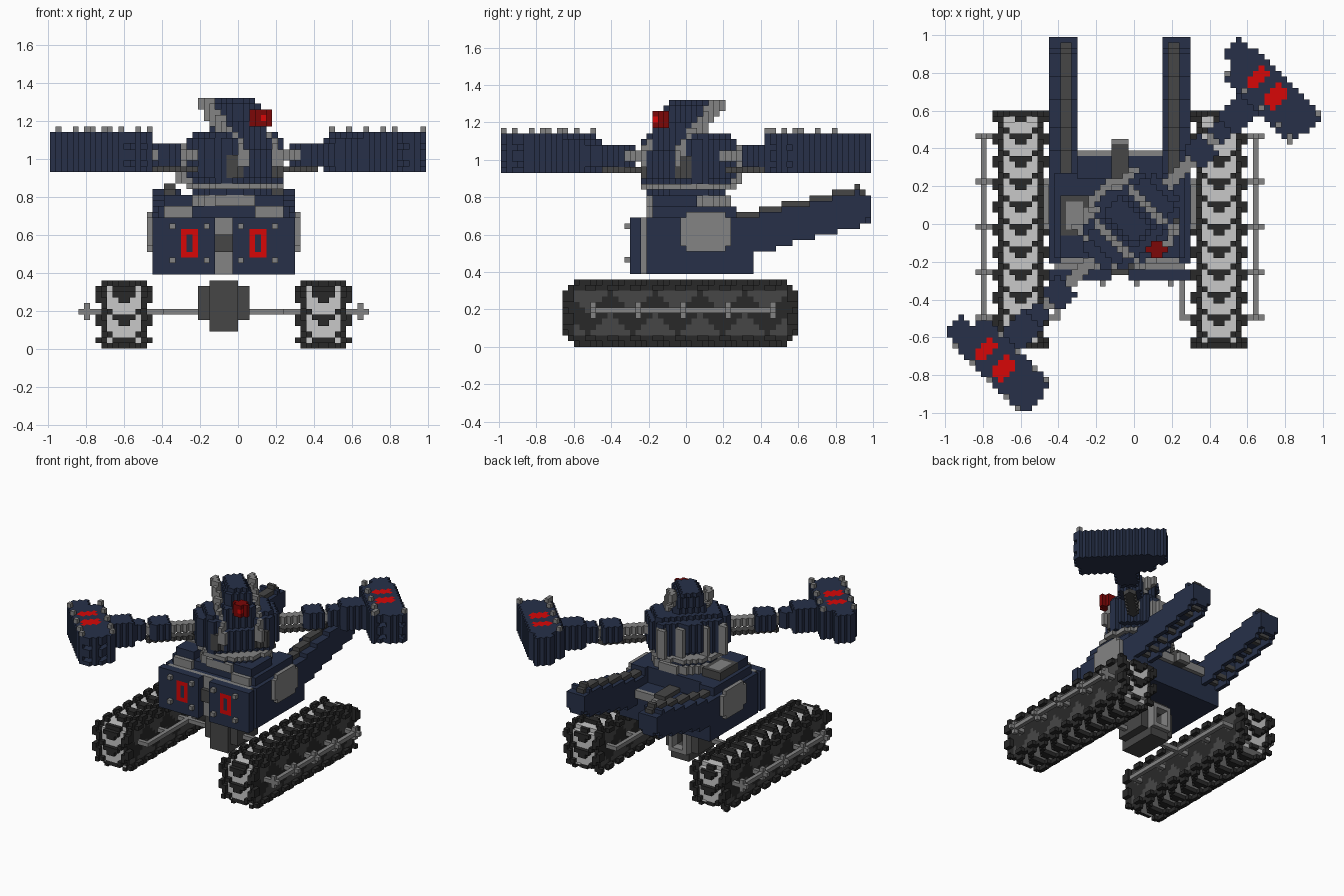
import bpy, bmesh, math

cube = bpy.data.objects.get("Cube")
if cube:
    bpy.data.objects.remove(cube)

V = 0.03                 # block size
MX = -0.075              # mirror plane of the vehicle
TX, TY = -0.02, 0.01     # turret pivot

COLOURS = {
    "navy": (0.020, 0.030, 0.066), "black": (0.022, 0.022, 0.022),
    "dark_grey": (0.062, 0.062, 0.062), "mid_grey": (0.23, 0.23, 0.23),
    "light_grey": (0.58, 0.58, 0.58), "red": (0.68, 0.002, 0.002),
    "dark_red": (0.2, 0.002, 0.002),
}
NAMES = list(COLOURS)
MATS = []
for name, rgb in COLOURS.items():
    m = bpy.data.materials.new(name)
    m.use_nodes = True
    m.diffuse_color = (*rgb, 1)
    bsdf = m.node_tree.nodes["Principled BSDF"]
    bsdf.inputs["Base Color"].default_value = (*rgb, 1)
    bsdf.inputs["Roughness"].default_value = 0.8
    MATS.append(m)


def cells(lo, hi):
    """Block indices whose centres lie between lo and hi."""
    return range(math.ceil(lo / V - 0.501), math.floor(hi / V - 0.499) + 1)


def put(g, c, colour, paint):
    if colour is None:
        g.pop(c, None)
    elif c in g or not paint:
        g[c] = colour


def box(g, x, y, z, colour, paint=False):
    for i in cells(*x):
        for j in cells(*y):
            for k in cells(*z):
                put(g, (i, j, k), colour, paint)


def pair(g, a, y, z, colour, paint=False):
    """Box mirrored about the vehicle centre plane."""
    box(g, (MX + a[0], MX + a[1]), y, z, colour, paint)
    box(g, (MX - a[1], MX - a[0]), y, z, colour, paint)


def turned(g, u, v, z, colour, paint=False, keep=None):
    """Mirrored box in the turret frame: u along the arms, v forwards."""
    r = u[1] + 0.35
    for i in cells(-r, r):
        for j in cells(-r, r):
            x, y = (i + 0.5) * V - TX, (j + 0.5) * V - TY
            cu, cv = abs(x + y) / math.sqrt(2), (x - y) / math.sqrt(2)
            if u[0] <= cu <= u[1] and v[0] <= cv <= v[1]:
                if keep is None or keep(cu, cv):
                    for k in cells(*z):
                        put(g, (i, j, k), colour, paint)


SIDES = [
    ((1, 0, 0), ((1, 0, 0), (1, 1, 0), (1, 1, 1), (1, 0, 1))),
    ((-1, 0, 0), ((0, 0, 0), (0, 0, 1), (0, 1, 1), (0, 1, 0))),
    ((0, 1, 0), ((0, 1, 0), (0, 1, 1), (1, 1, 1), (1, 1, 0))),
    ((0, -1, 0), ((0, 0, 0), (1, 0, 0), (1, 0, 1), (0, 0, 1))),
    ((0, 0, 1), ((0, 0, 1), (1, 0, 1), (1, 1, 1), (0, 1, 1))),
    ((0, 0, -1), ((0, 0, 0), (0, 1, 0), (1, 1, 0), (1, 0, 0))),
]


def build(name, g):
    """Turn a block grid into a mesh of its exposed faces."""
    bm = bmesh.new()
    verts = {}
    for (i, j, k), colour in g.items():
        for (a, b, c), corners in SIDES:
            if (i + a, j + b, k + c) in g:
                continue
            ring = []
            for p, q, r in corners:
                key = (i + p, j + q, k + r)
                if key not in verts:
                    verts[key] = bm.verts.new([n * V for n in key])
                ring.append(verts[key])
            bm.faces.new(ring).material_index = NAMES.index(colour)
    mesh = bpy.data.meshes.new(name)
    bm.to_mesh(mesh)
    bm.free()
    for m in MATS:
        mesh.materials.append(m)
    bpy.context.collection.objects.link(bpy.data.objects.new(name, mesh))


# Tracks: light belt under black chevron lugs, recessed zigzag side walls
LONG, HIGH, WIDE = 42, 12, 10
for name, x0 in (("right_track", -25), ("left_track", 10)):
    g = {}
    for j in range(LONG):
        for k in range(HIGH):
            dj, dk = min(j, LONG - 1 - j), min(k, HIGH - 1 - k)
            depth = min(dj, dk, dj + dk - 2)
            if depth < 0:
                continue
            for i in range(WIDE):
                off = int(abs(i - 4.5))
                phase = ((j if dk <= dj else k) - off) % 4
                lug = phase < (1 if off in (1, 2) else 2)
                if off == 4 and (depth > 1 or dk == 0 or not lug):
                    continue
                if depth == 0:
                    if not lug:
                        continue
                    colour = "black"
                elif depth == 1 and off < 3:
                    colour = "light_grey"
                else:
                    tooth = abs((j + (4 if k > 5 else 0)) % 8 - 4)
                    colour = "dark_grey" if depth > 1 and dk - 1 <= tooth else "black"
                g[(x0 + i, j - 22, k)] = colour
    build(name, g)

# Axle, stubs and long side rods
g = {}
box(g, (-0.84, 0.69), (-0.03, 0.0), (0.18, 0.21), "mid_grey")
for y in (0.45, 0.21, -0.03, -0.27, -0.51):
    pair(g, (0.315, 0.765), (y, y + V), (0.18, 0.21), "mid_grey")
    pair(g, (0.705, 0.735), (y, y + V), (0.15, 0.24), "mid_grey")
for a in (0.315, 0.705):
    pair(g, (a, a + V), (-0.51, 0.48), (0.18, 0.21), "mid_grey")
build("axles", g)

# Gear housing with an open rear frame
g = {}
box(g, (-0.15, 0.0), (-0.12, 0.18), (0.09, 0.36), "dark_grey")
box(g, (-0.21, 0.06), (-0.09, 0.15), (0.15, 0.33), "dark_grey")
box(g, (-0.15, 0.0), (0.15, 0.21), (0.15, 0.33), "mid_grey")
box(g, (-0.12, -0.03), (0.09, 0.21), (0.18, 0.30), None)
build("gear_housing", g)

# Hull with shoulders, deck hatch and lowered rear deck
g = {}
pair(g, (0, 0.375), (-0.21, 0.36), (0.39, 0.69), "navy")
pair(g, (0, 0.345), (-0.18, 0.27), (0.69, 0.75), "navy")
pair(g, (0.165, 0.315), (-0.18, 0.06), (0.75, 0.81), "navy")
pair(g, (0.165, 0.315), (-0.21, -0.18), (0.69, 0.75), "mid_grey")
pair(g, (0, 0.225), (0.24, 0.36), (0.63, 0.75), None)
box(g, (-0.30, 0.15), (0.36, 0.39), (0.57, 0.63), "mid_grey")
box(g, (-0.12, -0.03), (0.24, 0.42), (0.57, 0.66), "dark_grey")
box(g, (-0.12, -0.03), (0.42, 0.45), (0.57, 0.63), "mid_grey")
box(g, (-0.39, -0.24), (-0.06, 0.15), (0.75, 0.81), "dark_grey")
box(g, (-0.36, -0.27), (-0.03, 0.12), (0.78, 0.81), "mid_grey", True)
build("hull", g)

# Octagonal side plates
g = {}
for inset in (0, 0.03):
    pair(g, (0.375, 0.405), (-0.03 + inset, 0.24 - inset),
         (0.51 - inset + V, 0.72 + inset - V), "mid_grey")
build("side_plates", g)

# Front armour: grey frame, two plates with bolts and red frames, centre slot
g = {}
pair(g, (0, 0.345), (-0.24, -0.21), (0.39, 0.69), "mid_grey")
pair(g, (0.045, 0.375), (-0.30, -0.24), (0.39, 0.69), "navy")
box(g, (-0.12, -0.03), (-0.27, -0.24), (0.51, 0.60), "dark_grey")
for z in (0.45, 0.63):
    for a in (0.075, 0.255):
        pair(g, (a, a + V), (-0.33, -0.30), (z, z + V), "mid_grey")
pair(g, (0.135, 0.225), (-0.30, -0.27), (0.48, 0.63), "red", True)
pair(g, (0.165, 0.195), (-0.30, -0.27), (0.51, 0.60), "navy", True)
build("front_armour", g)

# Raised twin rear barrels: navy walls, dark spine, hollow underside
g = {}
for j in cells(0.27, 0.99):
    y = (j + 0.5) * V
    lo = round((0.50 + 0.26 * (y - 0.37)) / V) * V
    hi = round((0.73 + 0.23 * (y - 0.37)) / V) * V
    if y > 0.93:
        hi -= V
    row = (j * V, j * V + V)
    pair(g, (0.225, 0.375), row, (lo + V, hi - V), "navy")
    pair(g, (0.255, 0.345), row, (lo, hi - V), "navy")
    if y < 0.95:
        pair(g, (0.255, 0.315), row, (hi - V, hi), "dark_grey")
        pair(g, (0.255, 0.345), row, (lo, lo + 2 * V), None)
        pair(g, (0.225, 0.375), row, (lo, lo + V), None)
        pair(g, (0.225, 0.255), row, (lo, lo + V), "navy")
        pair(g, (0.345, 0.375), row, (lo, lo + V), "navy")
        if j % 3 == 0:
            pair(g, (0.255, 0.345), row, (lo + V, lo + 2 * V), "dark_grey")
build("rear_barrels", g)

# Turret ring
g = {}
for z0, z1, r, colour in ((0.75, 0.81, 0.23, "mid_grey"),
                          (0.81, 0.84, 0.21, "navy"), (0.84, 0.87, 0.25, "mid_grey")):
    turned(g, (0, r), (-r, r), (z0, z1), colour, keep=lambda u, v: u * u + v * v < r * r)
build("turret_ring", g)

# Torso with chest vents and rear grey columns
g = {}
turned(g, (0, 0.22), (-0.16, 0.16), (0.87, 1.11), "navy")
turned(g, (0.20, 0.28), (-0.10, 0.10), (0.90, 1.11), "navy")
turned(g, (0, 0.22), (-0.12, 0.12), (1.11, 1.14), "navy")
turned(g, (0, 0.10), (0.14, 0.20), (0.90, 1.05), "navy")
turned(g, (0.09, 0.19), (0.10, 0.19), (0.90, 1.02), "dark_grey")
for u in (0.06, 0.19):
    turned(g, (u, u + 0.04), (-0.20, -0.12), (0.87, 1.08), "mid_grey")
turned(g, (0, 0.06), (-0.20, -0.12), (0.90, 1.11), "navy")
build("torso", g)

# Head with swept crest
g = {}
turned(g, (0, 0.10), (-0.08, 0.15), (1.11, 1.20), "navy")
turned(g, (0, 0.09), (-0.12, 0.12), (1.20, 1.29), "navy")
turned(g, (0, 0.07), (-0.13, 0.09), (1.29, 1.32), "navy")
build("head", g)
g = {}
turned(g, (0, 0.045), (0.15, 0.24), (1.17, 1.26), "dark_red")
turned(g, (0, 0.02), (0.21, 0.24), (1.20, 1.23), "red", True)
build("eye", g)

# Horns rising from the chest to behind the head
g = {}
for s in range(11):
    v, z = 0.20 - 0.03 * s, 0.99 + 0.03 * s
    turned(g, (0.10, 0.15), (v - 0.03, v + 0.03), (z - 0.03, min(z + 0.06, 1.32)), "mid_grey")
build("horns", g)

# Arms
g = {}
turned(g, (0.20, 0.68), (-0.04, 0.04), (0.99, 1.05), "mid_grey")
turned(g, (0.46, 0.60), (-0.08, 0.08), (0.96, 1.08), "navy")
turned(g, (0.64, 0.74), (-0.06, 0.06), (0.96, 1.08), "navy")
turned(g, (0.72, 0.90), (-0.08, 0.08), (0.93, 1.11), "navy")
turned(g, (0.30, 0.62), (-0.03, 0.03), (0.93, 0.96), "dark_grey")
build("arms", g)

# Arm pods: red top bars, deep red tubes, grey edge studs
g = {}
turned(g, (0.89, 1.13), (-0.21, 0.30), (0.93, 1.14), "navy")
turned(g, (0.97, 1.11), (-0.29, 0.32), (0.93, 1.14), "navy")
for v in (-0.065, 0.07):
    turned(g, (0.95, 1.08), (v - 0.04, v + 0.04), (1.11, 1.14), "red", True)
for u in (0.94, 1.05):
    for z in (0.96, 1.05):
        turned(g, (u, u + 0.05), (0.22, 0.40), (z, z + V), None)
        turned(g, (u, u + 0.05), (0.16, 0.22), (z, z + V), "red", True)
for v in (-0.20, -0.08, 0.05, 0.18, 0.27):
    for u in (0.89, 1.10):
        turned(g, (u, u + 0.03), (v, v + 0.03), (1.14, 1.17), "mid_grey")
build("arm_pods", g)
